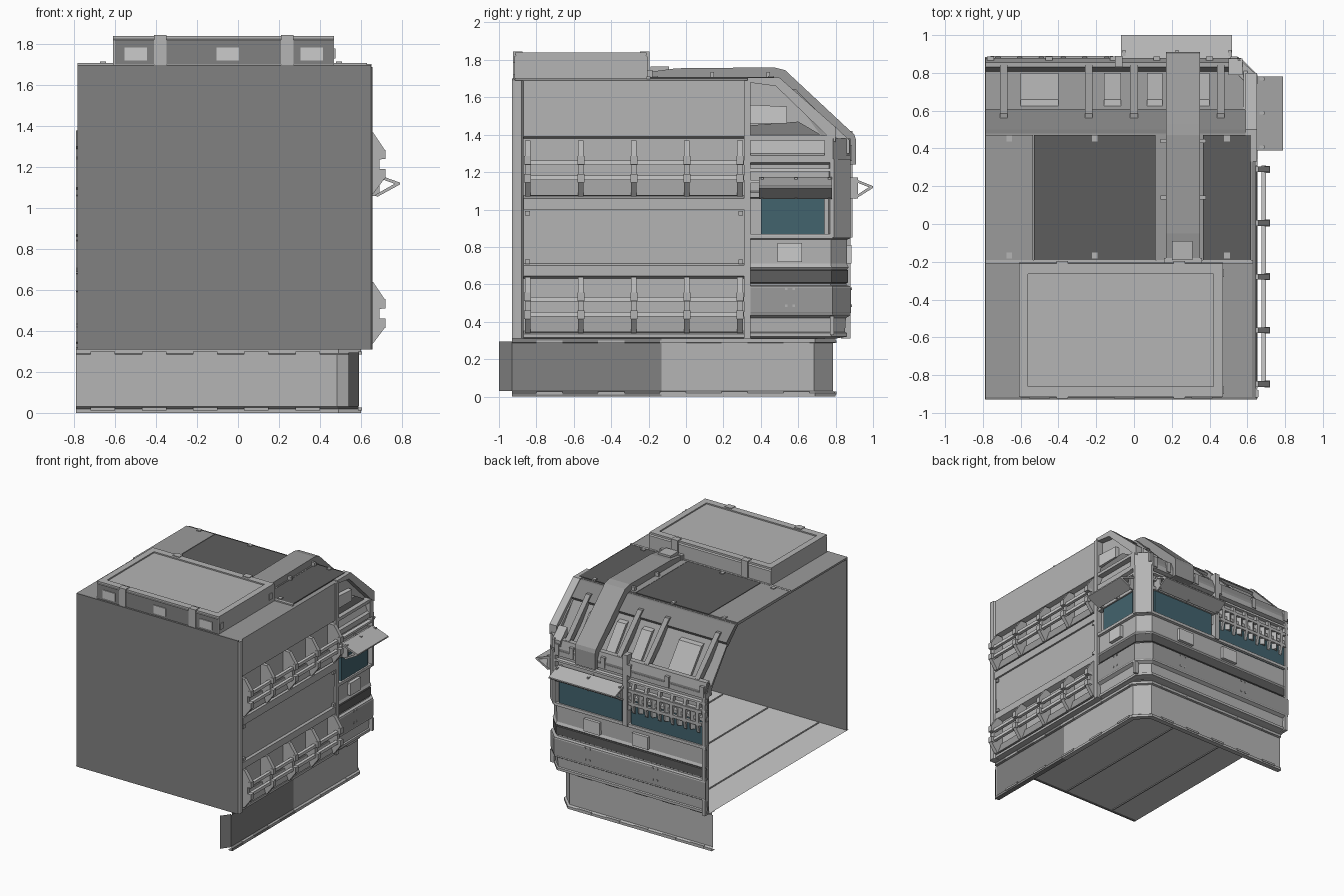
import bpy, bmesh
from mathutils import Vector


def material(name, r, g=None, b=None):
    m = bpy.data.materials.new(name)
    m.diffuse_color = (r, r if g is None else g, r if b is None else b, 1)
    return m


glass = material("teal_glass", .055, .125, .155)
grey = material("mid_grey", .46)
pale = material("pale_grey", .6)
slate = material("slate_grey", .33)
dark = material("dark_grey", .22)
black = material("charcoal", .11)


def mesh_object(name, verts, faces, color, solid=True):
    me = bpy.data.meshes.new(name)
    me.from_pydata(verts, [], faces)
    if solid:
        bm = bmesh.new()
        bm.from_mesh(me)
        bmesh.ops.recalc_face_normals(bm, faces=bm.faces)
        bm.to_mesh(me)
        bm.free()
    ob = bpy.data.objects.new(name, me)
    bpy.context.collection.objects.link(ob)
    me.materials.append(color)
    return ob


def prism(name, pts, axis, a, b, color=grey):
    """Extrude a 2D outline from a to b along an axis (x: yz, y: xz, z: xy)."""
    put = {'x': lambda p, t: (t, p[0], p[1]),
           'y': lambda p, t: (p[0], t, p[1]),
           'z': lambda p, t: (p[0], p[1], t)}[axis]
    n = len(pts)
    v = [put(p, a) for p in pts] + [put(p, b) for p in pts]
    f = [tuple(range(n)), tuple(range(2 * n - 1, n - 1, -1))]
    f += [(i, (i + 1) % n, (i + 1) % n + n, i + n) for i in range(n)]
    return mesh_object(name, v, f, color)


def box(name, x0, x1, y0, y1, z0, z1, color=grey):
    return prism(name, [(x0, y0), (x1, y0), (x1, y1), (x0, y1)], 'z', z0, z1, color)


def sweep(name, path, profile, color=grey):
    """Sweep an open (outward offset, z) profile along a plan path with mitred corners."""
    p = [Vector(q) for q in path]
    nor = []
    for a, b in zip(p, p[1:]):
        d = (b - a).normalized()
        nor.append(Vector((d.y, -d.x)))
    v, m = [], len(profile)
    for i, q in enumerate(p):
        n0, n1 = nor[max(i - 1, 0)], nor[min(i, len(nor) - 1)]
        k = (n0 + n1) / (1 + n0.dot(n1))
        v += [(q.x + k.x * d, q.y + k.y * d, z) for d, z in profile]
    f = [(i * m + j, (i + 1) * m + j, (i + 1) * m + j + 1, i * m + j + 1)
         for i in range(len(p) - 1) for j in range(m - 1)]
    return mesh_object(name, v, f, color, solid=False)


# plinth skirt, open to the front and left
skirt = [(-.04, .0), (0, 0), (0, .02), (-.015, .03), (-.015, .285), (0, .29), (0, .31), (-.04, .31)]
sweep("plinth_wall_front_part", [(.6, -.93), (.6, -.13)], skirt, dark)
sweep("plinth_wall", [(.6, -.13), (.6, .69), (.49, .8), (-.79, .8)], skirt)
sweep("plinth_fold", [(.54, -1), (.59, -.93)], [(0, .03), (0, .295)], dark)
for i in range(5):
    y = -.8 + i * .33
    box("plinth_clip_side", .585, .605, y, y + .14, .285, .3)
    box("plinth_foot_side", .585, .605, y, y + .14, .012, .027)
    x = -.72 + i * .25
    box("plinth_clip_back", x, x + .12, .785, .805, .285, .3)
    box("plinth_foot_back", x, x + .12, .785, .805, .012, .027)

# floor sheet with plank seams, front wall
plan = [(-.79, -.93), (.62, -.93), (.62, .76), (.54, .84), (-.79, .84)]
mesh_object("floor", [(x, y, .315) for x, y in plan], [(0, 1, 2, 3, 4)],
            material("floor_grey", .78), solid=False)
for x in (-.55, -.1, .3):
    box("floor_seam", x, x + .01, -.9, .8, .309, .321)
box("front_wall", -.785, .65, -.93, -.915, .31, 1.7, dark)
prism("front_edge_post", [(.6, -.929), (.65, -.929), (.658, -.915), (.658, -.88), (.645, -.87), (.6, -.87)],
      'z', .31, 1.69)

# right wall: flat panels with two recessed bands
prism("side_wall", [(.59, .31), (.645, .315), (.645, .335), (.605, .35), (.605, .63), (.65, .645),
                    (.65, .7), (.635, .71), (.64, 1.0), (.655, 1.0), (.655, 1.06), (.605, 1.075),
                    (.605, 1.38), (.645, 1.39), (.645, 1.69), (.59, 1.69)], 'y', -.87, .32)
for y in (-.85, .29):
    for z in (.72, .98):
        box("panel_bolt", .63, .65, y - .01, y + .015, z - .012, z + .012)

# side rails carried by fins
for z in (.33, 1.06):
    for i in range(5):
        y = -.85 + i * .284
        prism("rail_fin", [(.6, z + .01), (.66, z + .01), (.72, z + .09), (.72, z + .12), (.69, z + .13),
                           (.69, z + .18), (.72, z + .19), (.72, z + .22), (.66, z + .31), (.6, z + .31)],
              'y', y - .012, y + .018)
        box("rail_joint", .69, .72, y - .015, y + .022, z + .085, z + .13)
        box("rail_joint", .69, .72, y - .015, y + .022, z + .18, z + .225)
    for dz in (.11, .19):
        box("rail", .675, .70, -.86, .31, z + dz - .012, z + dz + .012, pale)
    prism("lower_deflector", [(.61, z + .01), (.65, z + .015), (.62, z + .1), (.61, z + .1)],
          'y', -.85, .3, slate)

# cabin facade wrapping the back right corner
wall_path = [(.62, .32), (.62, .77), (.54, .85), (-.79, .85)]
sweep("cabin_facade", wall_path,
      [(-.05, .31), (.01, .32), (.01, .34), (0, .345), (.005, .42), (.03, .435), (.03, .59), (.008, .595),
       (.012, .68), (.02, .69), (.01, .71), (.012, .84), (.03, .845), (.03, .862), (-.01, .87), (-.01, 1.06),
       (.025, 1.065), (.025, 1.09), (0, 1.1), (0, 1.24), (.03, 1.25), (.03, 1.29), (.01, 1.3), (-.02, 1.38)])
sweep("facade_dark_band", wall_path, [(.008, .605), (.016, .61), (.016, .675), (.008, .68)], black)
sweep("facade_lower_panel", wall_path, [(.03, .445), (.033, .45), (.033, .58), (.03, .585)], slate)
for z in (.86, 1.15, 1.21):
    sweep("facade_trim", wall_path, [(.0, z - .008), (.03, z - .008), (.03, z + .008), (.0, z + .008)], pale)
box("cabin_post", .6, .655, .31, .345, .31, 1.69)
prism("corner_post", [(.53, .83), (.545, .88), (.565, .88), (.655, .79), (.655, .77), (.6, .76)],
      'z', .85, 1.27)
box("corner_bumper", .62, .655, .77, .79, .33, .43)
box("back_divider", -.1, -.06, .83, .89, .85, 1.42)
box("back_left_post", -.785, -.76, .83, .88, .31, 1.28)

# windows
box("side_window", .61, .638, .4, .74, .865, 1.06, glass)
box("back_window", -.04, .52, .84, .868, .865, 1.06, glass)
box("back_left_window", -.76, -.12, .84, .866, .84, 1.06, glass)

# small facade boxes and bolts
box("side_vent", .62, .657, .49, .62, .72, .82, pale)
for x in (.15, -.28):
    box("back_vent", x, x + .14, .85, .885, .71, .81, pale)
for a in (.53, .57):
    for z in (.48, .57):
        box("side_bolt", .64, .657, a, a + .012, z, z + .012)
        for s in (-.9, -.3):
            box("back_bolt", s + a, s + a + .012, .87, .887, z, z + .012)

# folded awnings
fold = [(.03, 1.175), (.17, 1.125), (.17, 1.115), (.06, 1.055), (.05, 1.065), (.145, 1.119), (.03, 1.16)]
prism("side_awning", [(.62 + d, z) for d, z in fold], 'y', .39, .78)
prism("back_awning", [(.85 + d * .88, z) for d, z in fold], 'x', -.07, .52)
for t in (.4, .58, .76):
    box("side_awning_arm", .62, .69, t, t + .015, 1.06, 1.17)
for t in (-.06, .22, .5):
    box("back_awning_arm", t, t + .015, .85, .92, 1.06, 1.17)

# fin cluster on the left half of the back
for i in range(6):
    x = -.72 + i * .115
    prism("back_fin", [(.84, .93), (.875, .97), (.89, 1.03), (.89, 1.13), (.875, 1.2), (.84, 1.22)],
          'x', x - .012, x + .012)
    prism("back_scoop", [(x + .012, .85), (x + .1, .85), (x + .055, .89)], 'z', .98, 1.13)
for z in (1.04, 1.14):
    box("back_rail", -.76, -.11, .87, .89, z - .012, z + .012)

# roof deck, panels
prism("roof_deck", [(-.785, 1.685), (.645, 1.68), (.645, 1.69), (.625, 1.7), (-.785, 1.7)],
      'y', -.93, .48, slate)
for a, b, c in ((-.785, -.535, slate), (-.53, .115, black), (.365, .62, black)):
    box("roof_panel", a, b, -.19, .47, 1.695, 1.708, c)
    for y in (-.17, .45):
        box("roof_clip", (a + b) / 2 - .015, (a + b) / 2 + .015, y - .012, y + .02, 1.7, 1.715)
box("roof_strip", .12, .36, -.19, .47, 1.695, 1.706, slate)
box("roof_step", -.785, .63, -.21, -.19, 1.695, 1.71)

# roof hatch with sunken lid
prism("hatch_body", [(-.915, 1.7), (-.915, 1.82), (-.9, 1.83), (-.22, 1.83), (-.205, 1.815), (-.205, 1.7)],
      'x', -.61, .47)
for n, a, b, c, d in (("front", -.61, .47, -.915, -.86), ("back", -.61, .47, -.265, -.21),
                      ("left", -.61, -.56, -.86, -.265), ("right", .42, .47, -.86, -.265)):
    box("hatch_rim_" + n, a, b, c, d, 1.825, 1.84)
box("hatch_front_face", -.6, .465, -.918, -.91, 1.702, 1.82, dark)
for x in (-.38, .24):
    for y in (-.9, -.22):
        box("hatch_hinge", x - .03, x + .03, y - .025, y + .025, 1.7, 1.845)
for x in (-.5, -.05, .36):
    box("hatch_vent", x - .055, x + .055, -.924, -.9, 1.72, 1.785, pale)
for y in (-.88, -.26):
    box("hatch_side_vent", .46, .476, y - .02, y + .02, 1.73, 1.78)

# sloped back roof: upper band, recessed skylight panel, eave
prism("slope_band", [(.46, 1.7), (.5, 1.695), (.61, 1.60), (.59, 1.56), (.46, 1.685)],
      'x', -.785, .64, dark)
prism("slope_panel", [(.57, 1.6), (.585, 1.6), (.82, 1.3), (.80, 1.29)], 'x', -.785, .6, slate)
prism("eave", [(.79, 1.25), (.875, 1.25), (.88, 1.31), (.855, 1.37), (.83, 1.38), (.8, 1.3)],
      'x', -.785, .55, slate)
prism("eave_corner", [(.55, .79), (.55, .88), (.655, .785), (.655, .74), (.6, .74)], 'z', 1.25, 1.38)
for x in (-.69, -.24, 0, .46):
    prism("slope_bar", [(.56, 1.645), (.585, 1.645), (.85, 1.375), (.82, 1.34), (.56, 1.59)],
          'x', x - .02, x + .02, slate)
for x in (-.76, -.45, -.11, .12, .4, .53):
    box("eave_clip", x - .018, x + .018, .85, .888, 1.26, 1.345)
for x, w in ((-.6, .2), (-.16, .09), (.07, .08), (.3, .1)):
    prism("skylight_hood", [(.62, 1.55), (.66, 1.54), (.8, 1.36), (.79, 1.31)], 'x', x, x + w)

# right gable with framed triangular opening
prism("gable_back", [(.32, 1.25), (.82, 1.25), (.82, 1.37), (.5, 1.68), (.32, 1.69)], 'x', .58, .6)
prism("gable_beam", [(.33, 1.68), (.33, 1.705), (.5, 1.705), (.8, 1.44), (.8, 1.36),
                     (.77, 1.38), (.48, 1.66)], 'x', .59, .652)
prism("gable_corner", [(.79, 1.45), (.875, 1.37), (.875, 1.3), (.79, 1.3)], 'x', .5, .575)
box("gable_sill", .59, .65, .33, .79, 1.37, 1.395)
prism("gable_box", [(.345, 1.46), (.54, 1.46), (.54, 1.55), (.345, 1.56)], 'x', .59, .635, pale)
prism("gable_shutter", [(.345, 1.4), (.72, 1.4), (.6, 1.47), (.345, 1.45)], 'x', .59, .62, dark)

# arched rib running over the roof and down the slope
prism("arched_rib", [(-.2, 1.7), (-.2, 1.735), (-.05, 1.755), (.47, 1.76), (.53, 1.745), (.9, 1.4),
                     (.91, 1.37), (.91, 1.24), (.86, 1.24), (.86, 1.35), (.5, 1.68)], 'x', .17, .35, slate)
box("rib_end_cap", .2, .31, -.19, -.09, 1.73, 1.765)
box("rib_foot", .16, .36, -.24, -.18, 1.7, 1.745)
for y in (.13, .43):
    box("rib_clamp", .14, .38, y, y + .02, 1.7, 1.735)
